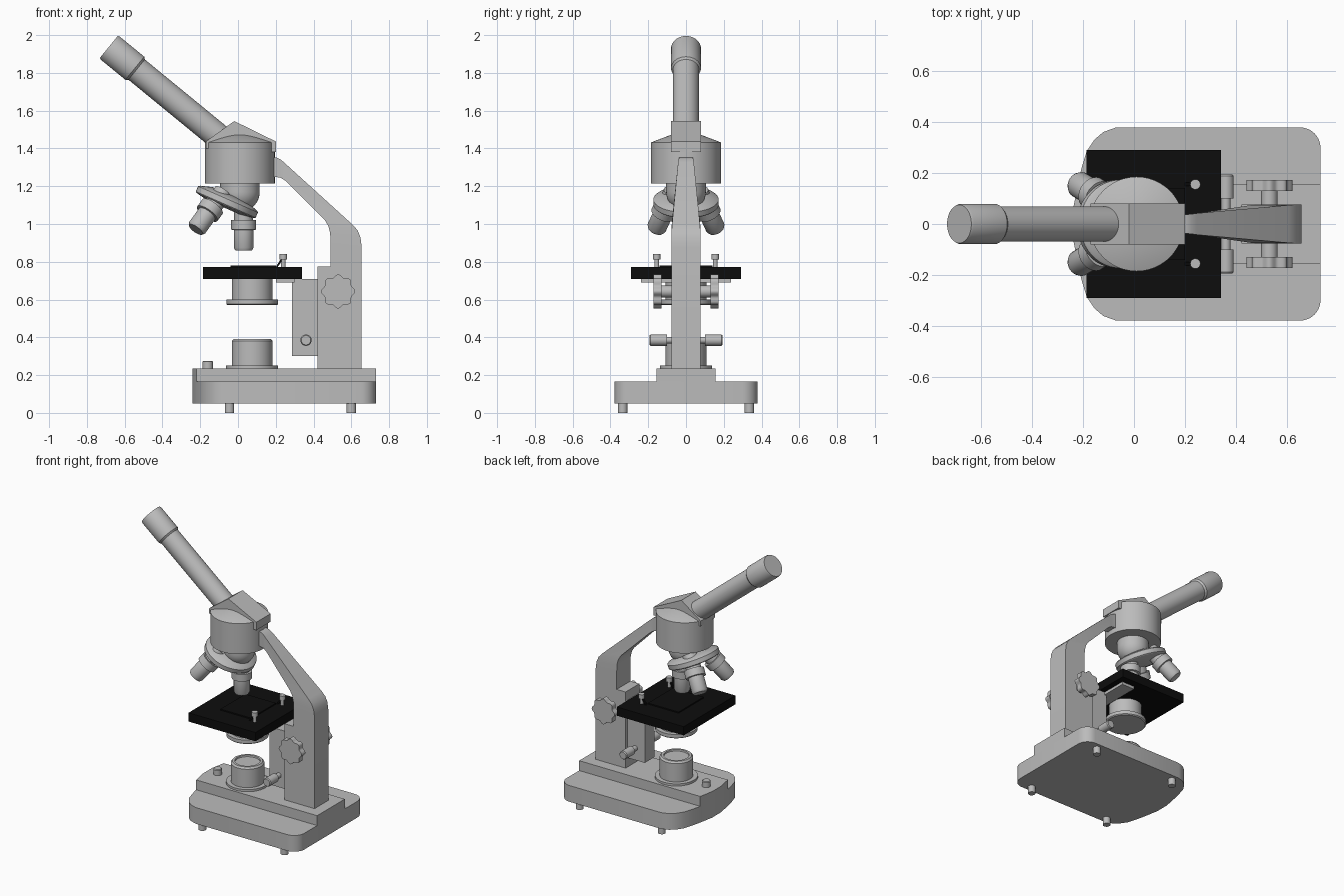
import bpy, bmesh, math
from mathutils import Vector, Matrix

cube = bpy.data.objects.get("Cube")
if cube:
    bpy.data.objects.remove(cube, do_unlink=True)


def material(name, rgb):
    m = bpy.data.materials.new(name)
    m.use_nodes = True
    m.diffuse_color = (*rgb, 1)
    m.node_tree.nodes["Principled BSDF"].inputs["Base Color"].default_value = (*rgb, 1)
    return m


GREY = material("light grey", (0.5, 0.5, 0.5))
BLACK = material("stage black", (0.004, 0.004, 0.004))


def finish(name, bm, mat=GREY, smooth=True):
    bmesh.ops.recalc_face_normals(bm, faces=bm.faces)
    me = bpy.data.meshes.new(name)
    bm.to_mesh(me)
    bm.free()
    me.materials.append(mat)
    ob = bpy.data.objects.new(name, me)
    bpy.context.collection.objects.link(ob)
    if smooth:
        bpy.ops.object.select_all(action='DESELECT')
        ob.select_set(True)
        bpy.context.view_layer.objects.active = ob
        bpy.ops.object.shade_smooth_by_angle(angle=math.radians(30))
    return ob


def loft(name, rings, mat=GREY, smooth=True):
    """Skin closed rings of points and cap both ends."""
    bm = bmesh.new()
    rows = [[bm.verts.new(p) for p in ring] for ring in rings]
    n = len(rows[0])
    for a, b in zip(rows, rows[1:]):
        for i in range(n):
            j = (i + 1) % n
            bm.faces.new((a[i], a[j], b[j], b[i]))
    bm.faces.new(rows[0])
    bm.faces.new(rows[-1])
    return finish(name, bm, mat, smooth)


def lathe(name, origin, direction, profile, mat=GREY, n=40):
    """Revolve (distance, radius) pairs about an axis."""
    turn = Vector(direction).to_track_quat('Z', 'Y')
    o = Vector(origin)
    rings = [[o + turn @ Vector((r * math.cos(math.tau * i / n), r * math.sin(math.tau * i / n), d))
              for i in range(n)] for d, r in profile]
    return loft(name, rings, mat)


def box(name, x, y, z, mat=GREY):
    return loft(name, [[(x[0], y[0], h), (x[1], y[0], h), (x[1], y[1], h), (x[0], y[1], h)]
                       for h in z], mat, False)


def prism_y(name, pts, y0, y1, mat=GREY):
    return loft(name, [[(x, y, z) for x, z in pts] for y in (y0, y1)], mat)


def prism_z(name, pts, z0, z1):
    return loft(name, [[(x, y, z) for x, y in pts] for z in (z0, z1)])


UP, DOWN = (0, 0, 1), (0, 0, -1)
SIDES = ((1, "left"), (-1, "right"))

# Base: bowed front end, rounded rear corners, raised centre tier
front_arc = [(-0.24, 0.05), (-0.22, 0.155), (-0.205, 0.22), (-0.185, 0.285),
             (-0.155, 0.33), (-0.12, 0.36), (-0.07, 0.378)]
corner = [(0.65 + 0.08 * math.sin(a), 0.298 + 0.08 * math.cos(a))
          for a in [math.pi / 2 * i / 8 for i in range(9)]]
half = front_arc + corner
prism_z("base", half + [(x, -y) for x, y in reversed(half)], 0.05, 0.165)
tier = front_arc[:2] + [(0.73, 0.155)]
prism_z("base_tier", tier + [(x, -y) for x, y in reversed(tier)], 0.165, 0.235)
for s, side in SIDES:
    for x, end in ((-0.045, "front"), (0.6, "rear")):
        lathe(f"foot_{end}_{side}", (x, s * 0.335, 0), UP, [(0, 0.025), (0.05, 0.025)], n=20)

# Lamp and switch
lathe("lamp", (0.075, 0, 0.235), UP,
      [(0, 0.138), (0.015, 0.138), (0.015, 0.108), (0.145, 0.108), (0.157, 0.098),
       (0.157, 0.082), (0.147, 0.08)])
lathe("switch", (-0.16, 0, 0.235), UP, [(0, 0.028), (0.036, 0.028), (0.041, 0.024)], n=20)

# Column and arm, narrowing toward the head
sections = [((0.655, 0.235), (0.49, 0.235), 0.077), ((0.655, 0.88), (0.49, 0.9), 0.077),
            ((0.648, 0.93), (0.488, 0.95), 0.077), ((0.633, 0.967), (0.478, 0.99), 0.076),
            ((0.605, 0.998), (0.46, 1.02), 0.074), ((0.245, 1.325), (0.25, 1.23), 0.042),
            ((0.225, 1.342), (0.225, 1.245), 0.039), ((0.2, 1.353), (0.195, 1.25), 0.037),
            ((0.14, 1.355), (0.14, 1.25), 0.036)]
loft("arm", [[(o[0], -w, o[1]), (o[0], w, o[1]), (i[0], w, i[1]), (i[0], -w, i[1])]
             for o, i, w in sections])
box("column_front", (0.42, 0.49), (-0.077, 0.077), (0.235, 0.775))
box("focus_slide", (0.285, 0.42), (-0.055, 0.055), (0.3, 0.71))

# Scalloped focus wheels and fine knobs
wheel = []
for i in range(96):
    a = math.tau * i / 96
    r = 0.083 + 0.007 * math.cos(8 * a)
    wheel.append((0.53 + r * math.cos(a), 0.643 + r * math.sin(a)))
for s, side in SIDES:
    prism_y(f"focus_wheel_{side}", wheel, s * 0.13, s * 0.172)
    lathe(f"focus_shaft_{side}", (0.53, 0, 0.643), (0, s, 0), [(0.05, 0.032), (0.14, 0.032)], n=24)
    lathe(f"fine_knob_{side}", (0.36, 0, 0.385), (0, s, 0),
          [(0.04, 0.018), (0.1, 0.018), (0.1, 0.03), (0.187, 0.03), (0.194, 0.025)], n=24)

# Stage with bracket, clips and condenser
box("stage", (-0.185, 0.34), (-0.29, 0.29), (0.71, 0.772), BLACK)
box("stage_plate", (-0.04, 0.2), (-0.14, 0.14), (0.772, 0.78), BLACK)
box("stage_bracket", (0.2, 0.3), (-0.238, 0.238), (0.69, 0.71))
lathe("condenser", (0.075, 0, 0.57), UP,
      [(0, 0.13), (0.006, 0.137), (0.03, 0.137), (0.03, 0.108), (0.142, 0.108)])
for s, side in SIDES:
    lathe(f"clip_post_{side}", (0.24, s * 0.155, 0.772), UP,
          [(0, 0.012), (0.04, 0.012), (0.04, 0.02), (0.07, 0.02)], n=16)
    prism_y(f"clip_spring_{side}", [(0.2, 0.772), (0.21, 0.772), (0.24, 0.815), (0.23, 0.82)],
            s * 0.148, s * 0.162, BLACK)

# Head with shallow conical top and prism housing
lathe("head", (0.01, 0, 1.215), UP, [(0, 0.185), (0.217, 0.185), (0.257, 0.08)], n=48)
prism_y("prism_housing", [(-0.17, 1.4), (-0.17, 1.437), (-0.02, 1.545), (0.2, 1.437), (0.2, 1.38)],
        -0.08, 0.08)

# Eyepiece tube
tube_dir = Vector((-0.774, 0, 0.634))
lathe("eyepiece_tube", (-0.098, 0, 1.458), tube_dir, [(-0.06, 0.069), (0.58, 0.069)])
lathe("eyepiece", (-0.537, 0, 1.817), tube_dir,
      [(0, 0.069), (0.012, 0.079), (0.18, 0.079), (0.19, 0.075)])

# Tilted nosepiece
apex = Vector((0.03, 0, 1.32))
axis = Vector((-0.4, 0, -0.915)).normalized()
dome = [(0.045 + 0.105 * math.sin(a), 0.105 * math.cos(a))
        for a in [math.radians(8 * i) for i in range(11)]]
lathe("nosepiece_neck", (0.01, 0, 1.215), DOWN, [(0, 0.105)] + dome)
lathe("nosepiece_disc", apex, axis,
      [(0.18, 0.1), (0.2, 0.165), (0.207, 0.173), (0.237, 0.173), (0.242, 0.168), (0.255, 0.1)], n=48)

# Three objectives spread around the nosepiece axis
for k in range(3):
    d = Matrix.Rotation(math.tau * k / 3, 3, axis) @ Vector(DOWN)
    lathe(f"objective_{k + 1}", apex, d,
          [(0.2, 0.05), (0.3, 0.05), (0.3, 0.066), (0.35, 0.066), (0.352, 0.052),
           (0.445, 0.052), (0.46, 0.044)], n=32)
